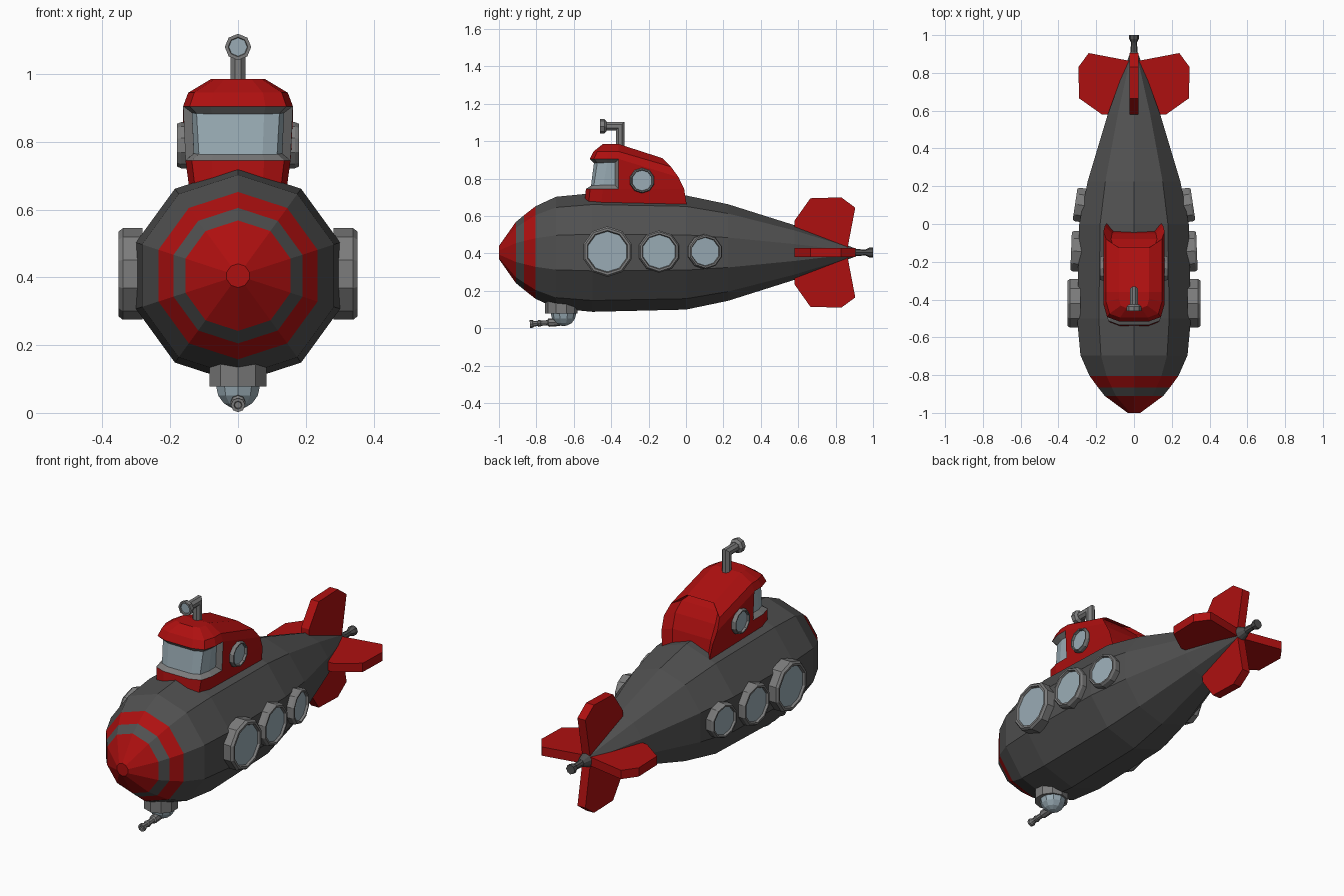
import bpy, bmesh, math
from mathutils import Vector

cube = bpy.data.objects.get("Cube")
if cube:
    bpy.data.objects.remove(cube, do_unlink=True)


def material(name, r, g, b):
    m = bpy.data.materials.new(name)
    m.use_nodes = True
    m.diffuse_color = (r, g, b, 1)
    m.node_tree.nodes["Principled BSDF"].inputs["Base Color"].default_value = (r, g, b, 1)
    return m


HULL = material("dark grey hull", .08, .08, .08)
RED = material("red paint", .42, .005, .005)
METAL = material("mid grey metal", .2, .2, .2)
GLASS = material("pale blue glass", .32, .41, .46)


def finish(name, bm, mats):
    bmesh.ops.recalc_face_normals(bm, faces=bm.faces[:])
    mesh = bpy.data.meshes.new(name)
    bm.to_mesh(mesh)
    bm.free()
    for m in mats:
        mesh.materials.append(m)
    ob = bpy.data.objects.new(name, mesh)
    bpy.context.collection.objects.link(ob)
    return ob


def bridge(bm, a, b, slot=0):
    n = len(a)
    for i in range(n):
        j = (i + 1) % n
        bm.faces.new((a[i], a[j], b[j], b[i])).material_index = slot


def lathe(name, origin, axis, profile, sides, mats, slots=None, cap_slot=0):
    """Turn a (radius, height) profile around an axis; a vertex points up."""
    bm = bmesh.new()
    origin, axis = Vector(origin), Vector(axis).normalized()
    ref = Vector((0, 1, 0)) if abs(axis.z) > .9 else Vector((0, 0, 1))
    u = (ref - axis * ref.dot(axis)).normalized()
    v = axis.cross(u)
    rings = []
    for r, h in profile:
        ring = []
        for k in range(sides):
            t = math.tau * k / sides
            ring.append(bm.verts.new(origin + axis * h + r * (u * math.cos(t) + v * math.sin(t))))
        rings.append(ring)
    for i in range(len(rings) - 1):
        bridge(bm, rings[i], rings[i + 1], slots[i] if slots else 0)
    bm.faces.new(rings[0])
    bm.faces.new(rings[-1]).material_index = cap_slot
    return finish(name, bm, mats)


# Hull with red nose and band
lathe("hull", (0, 0, .405), (0, 1, 0),
      [(.035, -1), (.163, -.91), (.2, -.865), (.247, -.805), (.298, -.695),
       (.317, -.5), (.305, 0), (.258, .225), (.146, .58), (.02, .91)],
      10, [HULL, RED], [1, 0, 1, 0, 0, 0, 0, 0, 0])
bpy.data.objects["hull"].data.polygons[-2].material_index = 1  # nose tip

# Propeller shaft
lathe("tail_shaft", (0, .89, .405), (0, 1, 0),
      [(.02, 0), (.016, .07), (.026, .09), (.026, .11)], 8, [HULL])


# Portholes: chamfered ring around a slightly sunken pane
def porthole(name, centre, axis, r, depth):
    lathe(name, centre, axis,
          [(r, -depth), (r, -.012), (r * .93, 0), (r * .84, 0), (r * .8, -.012)],
          10, [METAL, GLASS], cap_slot=1)


for side, s in (("left", 1), ("right", -1)):
    for label, x, y, r, tilt in (("front", .352, -.42, .135, 0),
                                 ("middle", .333, -.143, .113, .04),
                                 ("rear", .312, .105, .094, .15)):
        porthole(f"{label}_{side}_porthole", (s * x, y, .41),
                 (s * math.cos(tilt), math.sin(tilt), 0), r, .07)
    porthole(f"tower_{side}_porthole", (s * .18, -.235, .79), (s, 0, 0), .068, .05)

# Tail fins
FIN = [(0, .575), (.17, .58), (.29, .665), (.295, .83), (.24, .905), (.03, .865), (0, .865)]
for name, out in (("upper_fin", (0, 0, 1)), ("lower_fin", (0, 0, -1)),
                  ("left_fin", (1, 0, 0)), ("right_fin", (-1, 0, 0))):
    bm = bmesh.new()
    out = Vector(out)
    flat = out.cross(Vector((0, 1, 0))) * .024
    loops = [[bm.verts.new(out * d + Vector((0, y, .405)) + flat * k) for d, y in FIN]
             for k in (-1, 1)]
    bridge(bm, *loops)
    for loop in loops:
        bm.faces.new(loop)
    finish(name, bm, [RED])

# Tower: stacked rounded rings, roof sloping down behind the fold
FOLD = -.36
bm = bmesh.new()
rings = []
for w, yf, yb, zf, zb in ((.138, -.548, -.03, .62, .62), (.155, -.535, -.05, .745, .745),
                          (.162, -.515, -.08, .905, .82), (.147, -.495, -.12, .945, .875),
                          (.08, -.445, -.165, .985, .922)):
    cut = min(.09, (FOLD - yf) * .6)
    half = [(w * .5, yf), (w * .88, yf + cut * .25), (w, yf + cut),
            (w, FOLD), (w, yb + .04), (w * .75, yb)]
    outline = half + [(-x, y) for x, y in reversed(half)]
    ring = []
    for x, y in outline:
        t = max(0, (y - FOLD) / (yb - FOLD))
        ring.append(bm.verts.new((x, y, zf + (zb - zf) * t)))
    rings.append(ring)
for a, b in zip(rings, rings[1:]):
    bridge(bm, a, b)
top = rings[-1]
for i in range(5):
    bm.faces.new((top[i], top[i + 1], top[-2 - i], top[-1 - i]))
bm.faces.new(rings[0])
bmesh.ops.recalc_face_normals(bm, faces=bm.faces[:])
# Wraparound window sunk into the front
window = [f for f in bm.faces if .75 < f.calc_center_median().z < .88
          and max(v.co.y for v in f.verts) < FOLD + .01]
frame = bmesh.ops.inset_region(bm, faces=window, thickness=.02, depth=-.025,
                               use_even_offset=True, use_boundary=True)
for f in frame["faces"]:
    f.material_index = 1
for f in window:
    f.material_index = 2
finish("tower", bm, [RED, METAL, GLASS])

# Periscope: tube with a mitred elbow, then the lens head
bm = bmesh.new()
loops = []
R = .024
for kind in ("base", "elbow", "end"):
    loop = []
    for k in range(8):
        t = math.tau * (k + .5) / 8
        x, c = R * math.sin(t), R * math.cos(t)
        loop.append(bm.verts.new({"base": (x, -.352 + c, .95),
                                  "elbow": (x, -.352 + c, 1.08 + c),
                                  "end": (x, -.44, 1.08 + c)}[kind]))
    loops.append(loop)
bridge(bm, loops[0], loops[1])
bridge(bm, loops[1], loops[2])
bm.faces.new(loops[0])
bm.faces.new(loops[2])
finish("periscope_tube", bm, [METAL])
lathe("periscope_head", (0, -.425, 1.08), (0, -1, 0),
      [(.026, 0), (.039, .012), (.039, .036), (.029, .036), (.027, .03)],
      8, [METAL, GLASS], cap_slot=1)

# Belly turret: mount, glass dome and gun
lathe("turret_mount", (0, -.667, .078), (0, 0, 1), [(.088, 0), (.088, .1)], 10, [METAL])
dome = [(.068 * math.cos(a), .068 * math.sin(a))
        for a in (math.radians(d) for d in (0, 25, 50, 72, 87))]
lathe("turret_dome", (0, -.655, .08), (0, 0, -1), dome, 10, [GLASS])
lathe("turret_gun", (0, -.675, .034), (0, -1, -.07),
      [(.022, 0), (.022, .06), (.014, .066), (.014, .1), (.018, .105), (.018, .115),
       (.013, .12), (.016, .14), (.021, .145), (.021, .16), (.012, .16), (.01, .15)],
      8, [METAL])
